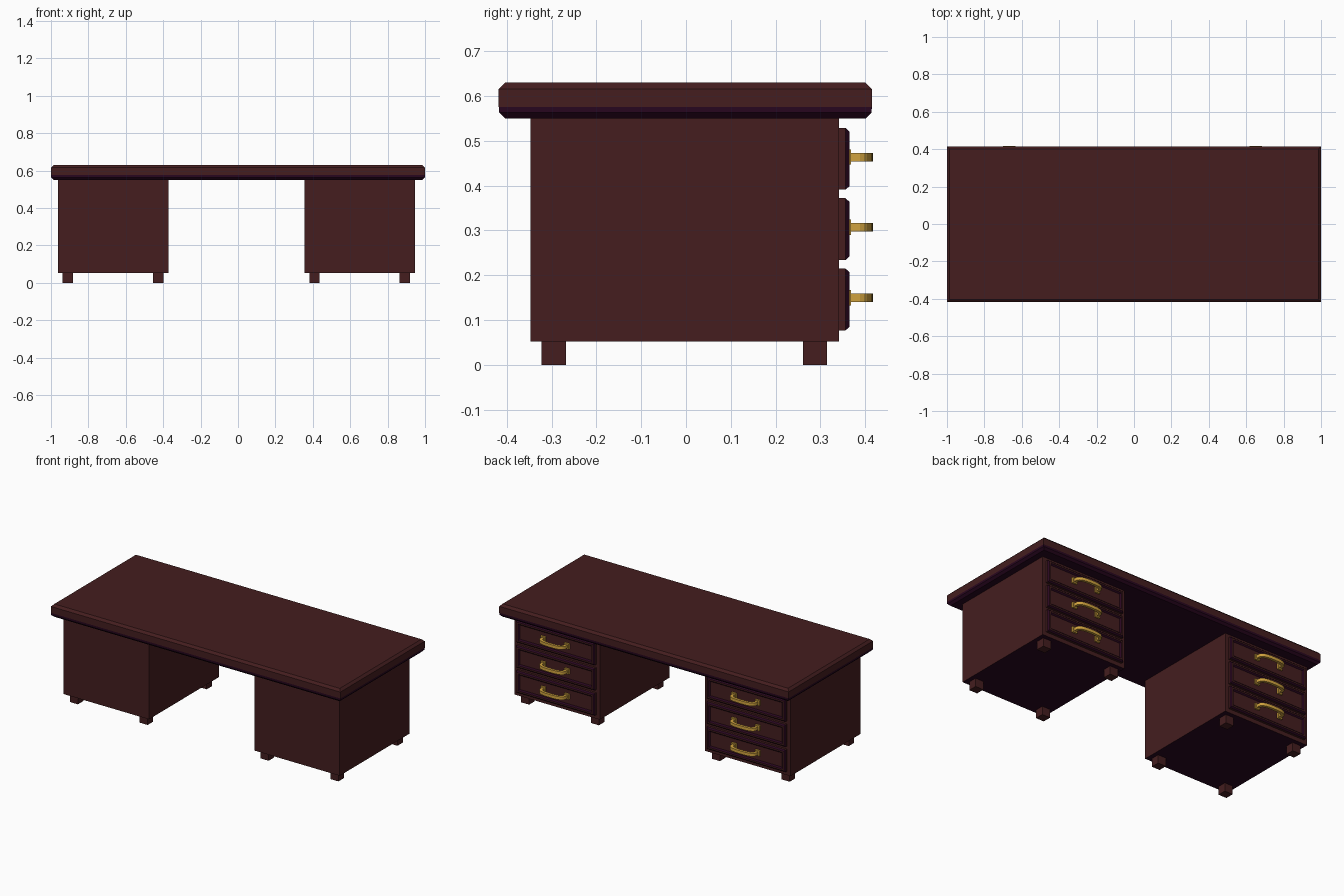
import bpy, bmesh, math

if "Cube" in bpy.data.objects:
    bpy.data.objects.remove(bpy.data.objects["Cube"])

def material(name, rgb):
    m = bpy.data.materials.new(name)
    m.diffuse_color = (*rgb, 1)
    m.use_nodes = True
    m.node_tree.nodes["Principled BSDF"].inputs["Base Color"].default_value = m.diffuse_color
    return m

wood = material("dark red wood", (0.058, 0.0125, 0.0135))
purple = material("dark purple wood", (0.022, 0.002, 0.014))
brass = material("brass", (0.64, 0.37, 0.05))

def loft(name, mats, rings, bands=(), start=0, end=0):
    """Closed solid from point loops; bands lists a material index per strip."""
    bm = bmesh.new()
    loops = [[bm.verts.new(p) for p in r] for r in rings]
    n = len(loops[0])
    for k, (a, b) in enumerate(zip(loops, loops[1:])):
        for i in range(n):
            j = (i + 1) % n
            f = bm.faces.new((a[i], a[j], b[j], b[i]))
            f.material_index = bands[k] if bands else 0
    bm.faces.new(loops[0]).material_index = start
    bm.faces.new(loops[-1]).material_index = end
    bmesh.ops.recalc_face_normals(bm, faces=bm.faces[:])
    me = bpy.data.meshes.new(name)
    bm.to_mesh(me)
    bm.free()
    for m in mats:
        me.materials.append(m)
    ob = bpy.data.objects.new(name, me)
    bpy.context.collection.objects.link(ob)
    return ob

def rect(x0, x1, y0, y1):
    return [(x0, y0), (x1, y0), (x1, y1), (x0, y1)]

def box(name, mats, x0, x1, y0, y1, z0, z1, start=0):
    return loft(name, mats, [[(x, y, z) for x, y in rect(x0, x1, y0, y1)] for z in (z0, z1)], start=start)

# Desk top with moulded edge, purple underside and lower edge
loft("desk_top", (wood, purple), [
    [(x, y, z) for x, y in rect(-1 + i, 1 - i, -0.418 + i, 0.415 - i)]
    for i, z in ((0.014, 0.55), (0.001, 0.563), (0, 0.576), (0, 0.616), (0.014, 0.63))],
    bands=(1, 1, 0, 0), start=1)

def handle(name, cx, cz):
    # Arched bar with rounded shoulders, extruded vertically
    def arc(rx, d, steps=16):
        pts = []
        for k in range(steps + 1):
            a = math.pi * k / steps
            c, s = math.cos(a), max(math.sin(a), 0)
            pts.append((cx + rx * math.copysign(abs(c) ** 0.8, c), 0.362 + d * s ** 0.45))
        return pts
    outer, inner = arc(0.09, 0.055), arc(0.073, 0.039)
    rings = [[(o[0], o[1], cz - 0.0095), (i[0], i[1], cz - 0.0095),
              (i[0], i[1], cz + 0.0095), (o[0], o[1], cz + 0.0095)]
             for o, i in zip(outer, inner)]
    loft(name, (brass,), rings)
    # Mounting plates
    for s in (-1, 1):
        x = cx + s * 0.082
        box(name + "_plate", (brass,), x - 0.016, x + 0.016, 0.356, 0.368, cz - 0.017, cz + 0.017)

for side, cx in (("left", -0.667), ("right", 0.651)):
    # Pedestal with purple underside
    box(side + "_pedestal", (wood, purple), cx - 0.295, cx + 0.295, -0.347, 0.342, 0.052, 0.552, start=1)
    # Feet
    for fx in (-0.242, 0.24):
        for fy in (-0.295, 0.288):
            box(side + "_foot", (wood,), cx + fx - 0.028, cx + fx + 0.028, fy - 0.027, fy + 0.027, 0, 0.053)
    # Drawers with purple bevels and recessed panel
    for n, cz in enumerate((0.46, 0.303, 0.146)):
        loft(f"{side}_drawer_{n + 1}", (wood, purple), [
            [(x, y, z) for x, z in rect(cx - 0.272 + i, cx + 0.272 - i, cz - 0.069 + i, cz + 0.069 - i)]
            for i, y in ((0, 0.34), (0, 0.356), (0.008, 0.365), (0.017, 0.365), (0.025, 0.357))],
            bands=(0, 1, 0, 1))
        handle(f"{side}_handle_{n + 1}", cx, cz + 0.004)
